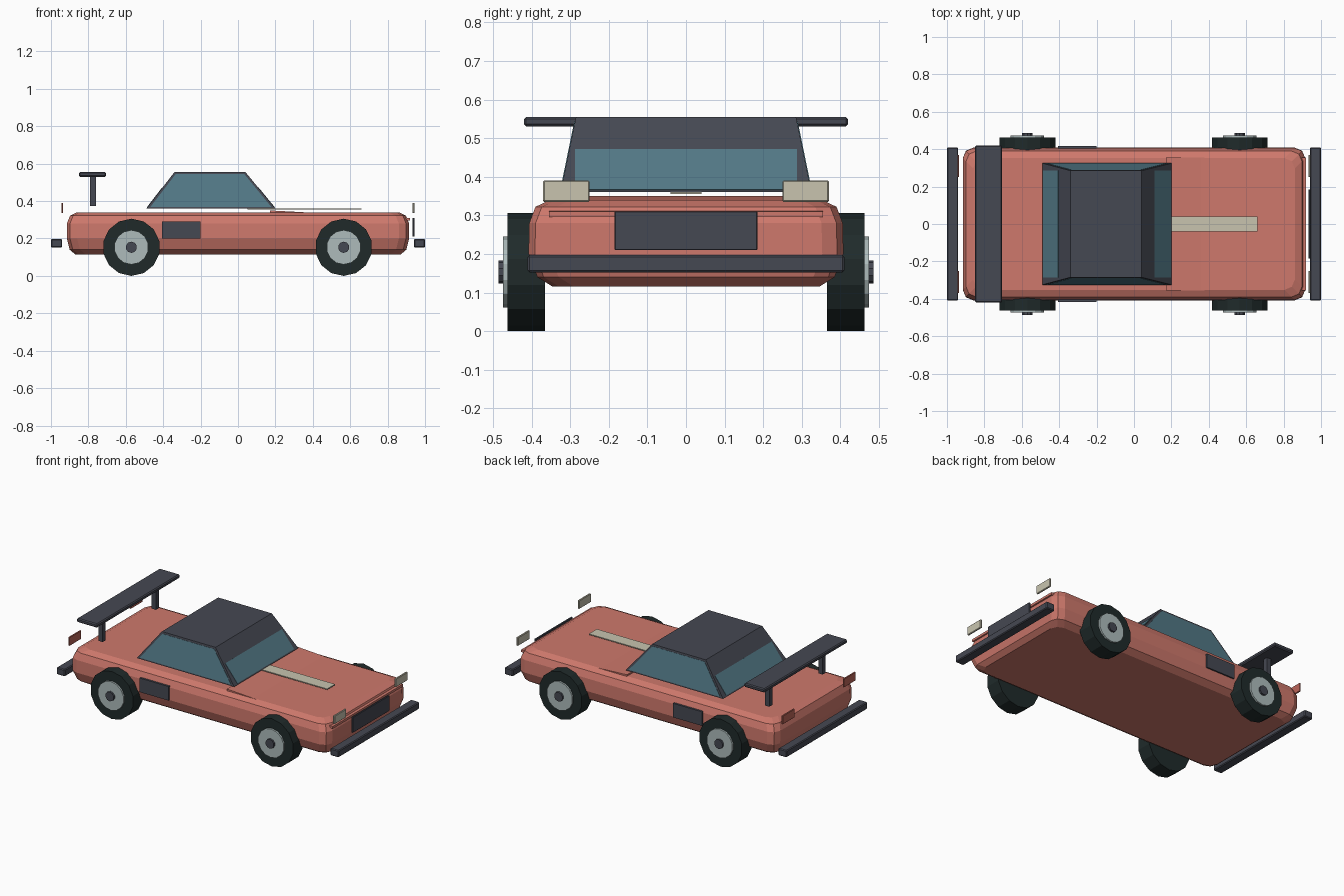
import bpy, bmesh, math
from mathutils import Vector

old = bpy.data.objects.get("Cube")
if old:
    bpy.data.objects.remove(old, do_unlink=True)


def material(name, rgb):
    m = bpy.data.materials.new(name)
    m.use_nodes = True
    m.diffuse_color = (*rgb, 1)
    m.node_tree.nodes["Principled BSDF"].inputs["Base Color"].default_value = (*rgb, 1)
    return m


coral = material("coral paint", (0.62, 0.19, 0.15))
charcoal = material("charcoal trim", (0.06, 0.065, 0.085))
glass = material("teal glass", (0.085, 0.19, 0.24))
rubber = material("black rubber", (0.014, 0.023, 0.023))
silver = material("silver rim", (0.42, 0.5, 0.5))
cream = material("cream", (0.58, 0.55, 0.43))
red = material("tail red", (0.5, 0.13, 0.1))


def finish(bm, name, mat):
    bmesh.ops.recalc_face_normals(bm, faces=bm.faces)
    me = bpy.data.meshes.new(name)
    bm.to_mesh(me)
    bm.free()
    me.materials.append(mat)
    ob = bpy.data.objects.new(name, me)
    bpy.context.collection.objects.link(ob)
    return ob


def loft(name, rings, mat):
    """Skin a stack of rings with equal point counts and cap both ends."""
    bm = bmesh.new()
    loops = [[bm.verts.new(p) for p in ring] for ring in rings]
    n = len(loops[0])
    for a, b in zip(loops, loops[1:]):
        for i in range(n):
            j = (i + 1) % n
            bm.faces.new((a[i], a[j], b[j], b[i]))
    bm.faces.new(loops[0])
    bm.faces.new(loops[-1])
    return finish(bm, name, mat)


def box(name, x, y, z, mat, bevel=0):
    bm = bmesh.new()
    bmesh.ops.create_cube(bm, size=1)
    for v in bm.verts:
        v.co = [lo + (c + 0.5) * (hi - lo) for c, (lo, hi) in zip(v.co, (x, y, z))]
    if bevel:
        bmesh.ops.bevel(bm, geom=bm.edges[:], offset=bevel, segments=1, affect='EDGES')
    return finish(bm, name, mat)


def disc(name, x, y, z, radius, depth, sides, mat):
    bm = bmesh.new()
    bmesh.ops.create_cone(bm, cap_ends=True, segments=sides, radius1=radius,
                          radius2=radius, depth=depth)
    ob = finish(bm, name, mat)
    ob.location = (x, y, z)
    ob.rotation_euler.x = math.pi / 2
    return ob


def plate(name, corners, outward, mat, thick=0.004):
    shift = Vector(outward).normalized() * thick
    base = [Vector(c) - shift * 0.5 for c in corners]
    return loft(name, [base, [c + shift for c in base]], mat)


# Body shell: rounded-off rectangles stacked from sill to deck
def rounded(z, hx, hy, c=0.055):
    quarter = [(hx, hy - c), (hx - c * 0.3, hy - c * 0.3), (hx - c, hy)]
    pts = quarter + [(-x, y) for x, y in reversed(quarter)]
    pts += [(-x, -y) for x, y in pts]
    return [(x, y, z) for x, y in pts]


loft("body", [rounded(0.115, 0.87, 0.345), rounded(0.14, 0.9, 0.385),
              rounded(0.2, 0.915, 0.408), rounded(0.28, 0.915, 0.406),
              rounded(0.322, 0.898, 0.39), rounded(0.34, 0.86, 0.352)], coral)

# Hood: thin panel sloping down into the nose
hood = box("hood", (0.17, 0.92), (-0.355, 0.355), (0.335, 0.35), coral)
for v in hood.data.vertices:
    v.co.z -= 0.04 * (v.co.x - 0.17) / 0.75
box("hood_stripe", (0.05, 0.66), (-0.04, 0.04), (0.355, 0.361), cream)

# Cabin: tapered block, described by height fraction t
Z0, Z1 = 0.36, 0.555


def cabin(t):
    """Rear x, front x, half width and height of the cabin at fraction t."""
    return -0.49 + 0.15 * t, 0.2 - 0.16 * t, 0.325 - 0.04 * t, Z0 + (Z1 - Z0) * t


rings = []
for t in (0, 1):
    r, f, w, z = cabin(t)
    rings.append([(r, -w, z), (f, -w, z), (f, w, z), (r, w, z)])
loft("cabin", rings, charcoal)

# Windows: thin panes lying on the sloping cabin faces
for side, label in ((1, "left"), (-1, "right")):
    pane = []
    for t, order in ((0.04, 1), (0.94, -1)):
        r, f, w, z = cabin(t)
        pane += [(r + 0.015, side * w, z), (f - 0.015, side * w, z)][::order]
    plate(label + "_side_window", pane, (0, side, 0.2), glass)

for end, label, top in ((1, "windshield", 0.57), (0, "rear_window", 0.57)):
    pane = []
    for t, order in ((0.03, 1), (top, -1)):
        dims = cabin(t)
        pane += [(dims[end], s * 0.287 * order, dims[3]) for s in (-1, 1)]
    plate(label, pane, (1 if end else -1, 0, 0.8), glass)

# Wheels
for x, axle in ((0.565, "front"), (-0.57, "rear")):
    for side, label in ((1, "left"), (-1, "right")):
        tag = axle + "_" + label
        disc(tag + "_tyre", x, side * 0.414, 0.153, 0.153, 0.098, 14, rubber)
        disc(tag + "_rim", x, side * 0.45, 0.153, 0.092, 0.048, 14, silver)
        disc(tag + "_hub", x, side * 0.46, 0.153, 0.03, 0.052, 10, charcoal)

# Bumpers and grille
box("front_bumper", (0.94, 1), (-0.41, 0.41), (0.152, 0.197), charcoal, 0.005)
box("rear_bumper", (-1, -0.94), (-0.41, 0.41), (0.152, 0.197), charcoal, 0.005)
box("grille", (0.933, 0.944), (-0.185, 0.185), (0.21, 0.31), charcoal, 0.002)

# Paired lamps, side vents and spoiler posts
for side, label in ((1, "left"), (-1, "right")):
    def span(a, b):
        return sorted((side * a, side * b))
    box(label + "_headlight", (0.932, 0.944), span(0.25, 0.37), (0.335, 0.39), cream, 0.003)
    box(label + "_taillight", (-0.945, -0.935), span(0.25, 0.37), (0.335, 0.39), red, 0.002)
    box(label + "_side_vent", (-0.405, -0.2), span(0.404, 0.417), (0.2, 0.29), charcoal)
    box(label + "_spoiler_post", (-0.79, -0.76), span(0.255, 0.285), (0.375, 0.535), charcoal)

# Spoiler wing
box("spoiler_wing", (-0.85, -0.705), (-0.42, 0.42), (0.53, 0.555), charcoal, 0.006)
